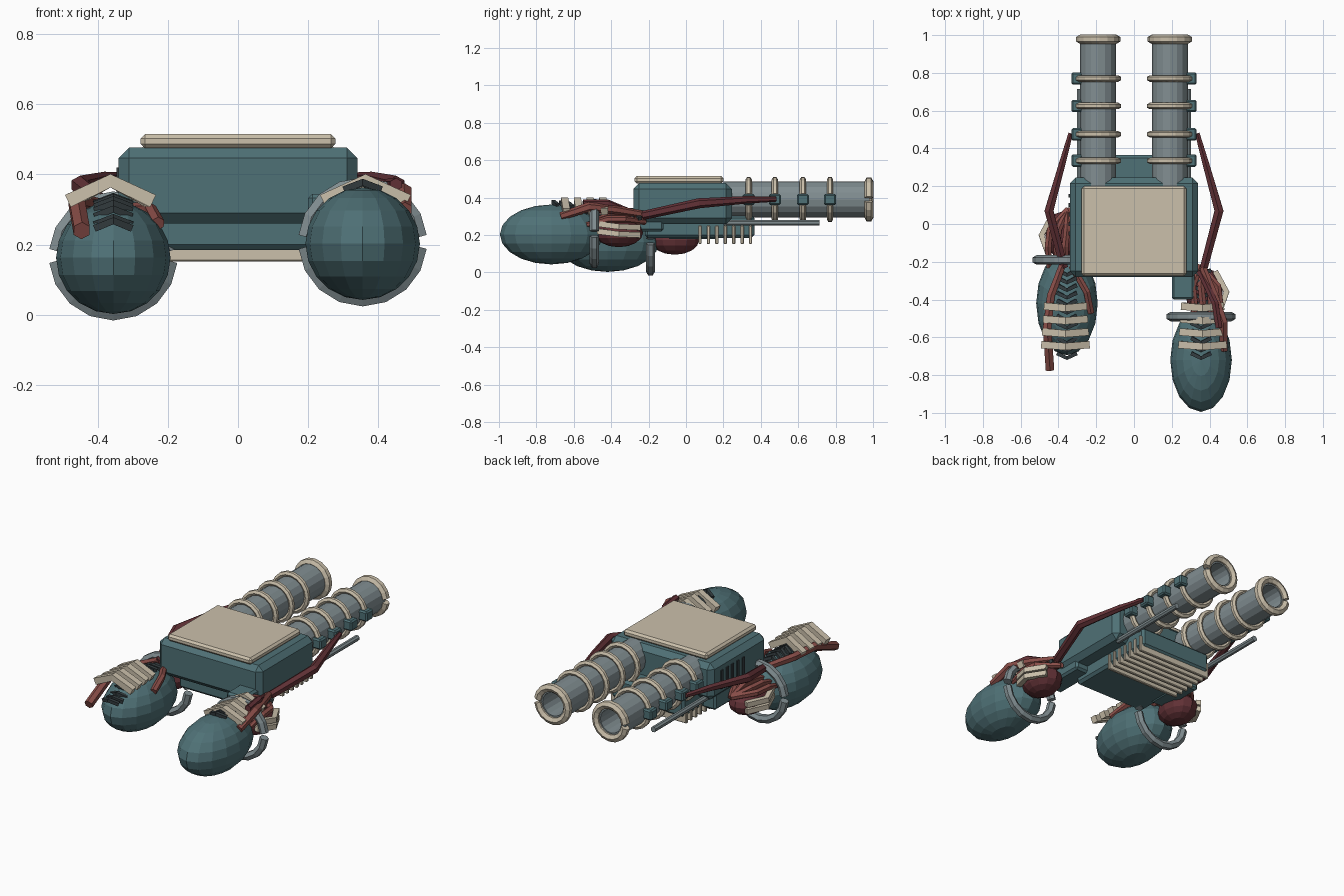
import bpy, bmesh, math
from mathutils import Vector, Matrix

cube = bpy.data.objects.get("Cube")
if cube:
    bpy.data.objects.remove(cube, do_unlink=True)


def material(name, rgb):
    m = bpy.data.materials.new(name)
    m.use_nodes = True
    m.diffuse_color = (*rgb, 1)
    m.node_tree.nodes["Principled BSDF"].inputs["Base Color"].default_value = (*rgb, 1)
    return m


TEAL = material("teal", (0.078, 0.165, 0.182))
IVORY = material("ivory", (0.60, 0.53, 0.41))
GREY = material("steel grey", (0.22, 0.27, 0.285))
RED = material("muscle red", (0.25, 0.075, 0.065))
DARK_RED = material("dark red", (0.125, 0.032, 0.038))
DARK = material("dark grey", (0.035, 0.047, 0.052))


def finish(name, bm, mat):
    bmesh.ops.recalc_face_normals(bm, faces=bm.faces)
    mesh = bpy.data.meshes.new(name)
    bm.to_mesh(mesh)
    bm.free()
    mesh.materials.append(mat)
    ob = bpy.data.objects.new(name, mesh)
    bpy.context.scene.collection.objects.link(ob)
    return ob


def box(name, lo, hi, mat, bevel=0.0):
    lo, hi = Vector(lo), Vector(hi)
    bm = bmesh.new()
    bmesh.ops.create_cube(bm, size=1, matrix=Matrix.Translation((lo + hi) / 2)
                          @ Matrix.Diagonal((*(hi - lo), 1)))
    if bevel:
        bmesh.ops.bevel(bm, geom=bm.edges[:], offset=bevel, segments=1, affect='EDGES')
    return finish(name, bm, mat)


def ellipsoid(name, centre, radii, mat, segments=16, rings=10):
    bm = bmesh.new()
    bmesh.ops.create_uvsphere(bm, u_segments=segments, v_segments=rings, radius=1,
                              matrix=Matrix.Translation(centre) @ Matrix.Diagonal((*radii, 1)))
    return finish(name, bm, mat)


def sweep(name, points, radii, mat, sides=6, ref=(0, 0, 1)):
    """Faceted rod along points; radii may be one value or one per point."""
    pts = [Vector(p) for p in points]
    if not isinstance(radii, (list, tuple)):
        radii = [radii] * len(pts)
    bm = bmesh.new()
    loops = []
    for i, p in enumerate(pts):
        t = (pts[min(i + 1, len(pts) - 1)] - pts[max(i - 1, 0)]).normalized()
        s = t.cross(Vector(ref)).normalized()
        u = s.cross(t)
        angles = [2 * math.pi * (k + 0.5) / sides for k in range(sides)]
        loops.append([bm.verts.new(p + radii[i] * (s * math.cos(a) + u * math.sin(a)))
                      for a in angles])
    for a, b in zip(loops, loops[1:]):
        for k in range(sides):
            n = (k + 1) % sides
            bm.faces.new((a[k], a[n], b[n], b[k]))
    bm.faces.new(loops[0])
    bm.faces.new(loops[-1])
    return finish(name, bm, mat)


def arc(name, centre, radius, tube, start, end, mat, steps=12):
    """Open hoop in the xz plane."""
    c = Vector(centre)
    angles = [math.radians(start + (end - start) * i / steps) for i in range(steps + 1)]
    pts = [c + radius * Vector((math.cos(a), 0, math.sin(a))) for a in angles]
    return sweep(name, pts, tube, mat, 6, (0, 1, 0))


def barrel(name, x, z, y0, y1, outer, inner, mat, sides=16):
    """Hollow pipe along y with a deep bore."""
    bm = bmesh.new()
    profile = [(y0, outer), (y1, outer), (y1, inner), (y0 + 0.15, inner)]
    loops = []
    for y, r in profile:
        loops.append([bm.verts.new((x + r * math.cos(2 * math.pi * k / sides), y,
                                    z + r * math.sin(2 * math.pi * k / sides)))
                      for k in range(sides)])
    for a, b in zip(loops, loops[1:]):
        for k in range(sides):
            n = (k + 1) % sides
            bm.faces.new((a[k], a[n], b[n], b[k]))
    bm.faces.new(loops[0])
    bm.faces.new(loops[-1])
    return finish(name, bm, mat)


# Main hull, underside block and roof plate
box("hull", (-0.34, -0.28, 0.26), (0.34, 0.245, 0.477), TEAL, 0.03)
box("lower_hull", (-0.24, -0.22, 0.185), (0.24, 0.365, 0.305), TEAL, 0.015)
box("roof_plate", (-0.277, -0.275, 0.475), (0.277, 0.2, 0.515), IVORY, 0.012)

# Cooling fins under the hull
for i in range(7):
    y = 0.075 + i * 0.045
    box(f"belly_fin_{i}", (-0.25, y - 0.009, 0.152), (0.25, y + 0.009, 0.25), IVORY, 0.004)

# Vents on one flank
for i in range(5):
    y = -0.06 + i * 0.05
    box(f"side_vent_{i}", (-0.346, y, 0.31), (-0.338, y + 0.02, 0.42), DARK)

for side, label in ((1, "left"), (-1, "right")):
    # Gun barrels with hoops and clamps
    bx, bz = side * 0.19, 0.39
    barrel(f"{label}_barrel", bx, bz, 0.2, 0.98, 0.095, 0.068, GREY)
    gap = 0 if side > 0 else 180
    for i, y in enumerate((0.335, 0.475, 0.625, 0.77)):
        arc(f"{label}_barrel_hoop_{i}", (bx, y, bz), 0.107, 0.017, gap + 14, gap + 346, IVORY, 16)
        cx = side * 0.302
        box(f"{label}_clamp_{i}", (cx - 0.03, y - 0.032, 0.36), (cx + 0.03, y + 0.032, 0.42),
            TEAL, 0.008)
    arc(f"{label}_muzzle_hoop", (bx, 0.978, bz), 0.097, 0.024, gap + 6, gap + 354, IVORY, 16)
    sweep(f"{label}_side_pipe", [(side * 0.285, 0.2, 0.266), (side * 0.285, 0.715, 0.266)],
          0.017, GREY, 8)

    # Bent arm along the flank
    sweep(f"{label}_flank_arm", [(side * 0.335, 0.48, 0.392), (side * 0.38, 0.32, 0.388),
                                 (side * 0.45, 0.07, 0.37), (side * 0.37, -0.23, 0.305)],
          [0.014, 0.02, 0.027, 0.024], DARK_RED, 6)

    # Foot pods: the right one sits further back and lower
    dy, dz = (0, 0) if side > 0 else (0.3, -0.04)

    def at(x, y, z):
        return (side * x, y + dy, z + dz)

    ellipsoid(f"{label}_pod", at(0.355, -0.72, 0.203), (0.163, 0.275, 0.16), TEAL)
    ellipsoid(f"{label}_muscle_bulb", at(0.37, -0.36, 0.213), (0.1, 0.13, 0.078), DARK_RED, 12, 8)
    for k, start in enumerate((5, 185)):
        arc(f"{label}_pod_ring_{k}", at(0.355, -0.49, 0.208), 0.162, 0.025,
            start, start + 170, GREY, 8)
    box(f"{label}_hip_block", (min(side * 0.2, side * 0.32), -0.4 + dy, 0.22 + dz),
        (max(side * 0.2, side * 0.32), -0.12 + dy, 0.345 + dz), TEAL, 0.012)

    # Bent guard plates outside the bulb
    for k in range(2):
        z = 0.205 + 0.04 * k
        sweep(f"{label}_bulb_guard_{k}", [at(0.43, -0.25, z - 0.005), at(0.49, -0.36, z),
                                          at(0.45, -0.47, z + 0.015)],
              0.021, IVORY, 4)

    # Muscle strands over the bulb
    for k in range(4):
        x, z = 0.31 + 0.045 * k, 0.32 - 0.012 * k
        sweep(f"{label}_muscle_strand_{k}", [at(0.35, -0.22, 0.27), at(x, -0.33, z),
                                             at(x + 0.01, -0.42, z), at(x + 0.005, -0.53, z - 0.03)],
              [0.016, 0.02, 0.02, 0.014], RED, 6)

    # Ridged spine and chevron guards over the pod
    for k in range(12):
        y = -0.27 - 0.04 * k
        t = (y - dy + 0.72) / 0.275
        lift = max(0.17 * math.sqrt(max(0, 1 - t * t)), 0.1)
        z = 0.203 + dz + lift
        sweep(f"{label}_spine_ridge_{k}", [(side * 0.355 - 0.05, y + 0.025, z - 0.015),
                                           (side * 0.355, y, z + 0.005),
                                           (side * 0.355 + 0.05, y + 0.025, z - 0.015)],
              0.014, DARK, 4, (0, 1, 0))
    for k in range(4):
        y, w = -0.445 - 0.068 * k, 0.105 + 0.005 * k
        sweep(f"{label}_pod_guard_{k}", [(side * 0.363 - w, y + 0.01, 0.325),
                                         (side * 0.363, y, 0.382),
                                         (side * 0.363 + w, y + 0.01, 0.325)],
              0.027, IVORY, 4, (0, 1, 0))

# Outer tendons that reach forward beside the guards
sweep("left_tendon", [(0.365, -0.23, 0.31), (0.425, -0.38, 0.335), (0.472, -0.52, 0.35),
                      (0.475, -0.67, 0.30)], [0.02, 0.024, 0.026, 0.022], RED)
sweep("left_inner_tendon", [(0.35, -0.25, 0.30), (0.43, -0.42, 0.37), (0.45, -0.55, 0.37)],
      0.02, DARK_RED)
sweep("right_tendon", [(-0.365, -0.18, 0.305), (-0.44, -0.38, 0.32), (-0.46, -0.55, 0.325),
                       (-0.445, -0.77, 0.24)], [0.02, 0.024, 0.026, 0.026], RED)
sweep("right_inner_tendon", [(-0.33, -0.22, 0.30), (-0.25, -0.36, 0.30), (-0.228, -0.47, 0.26)],
      0.02, RED)
